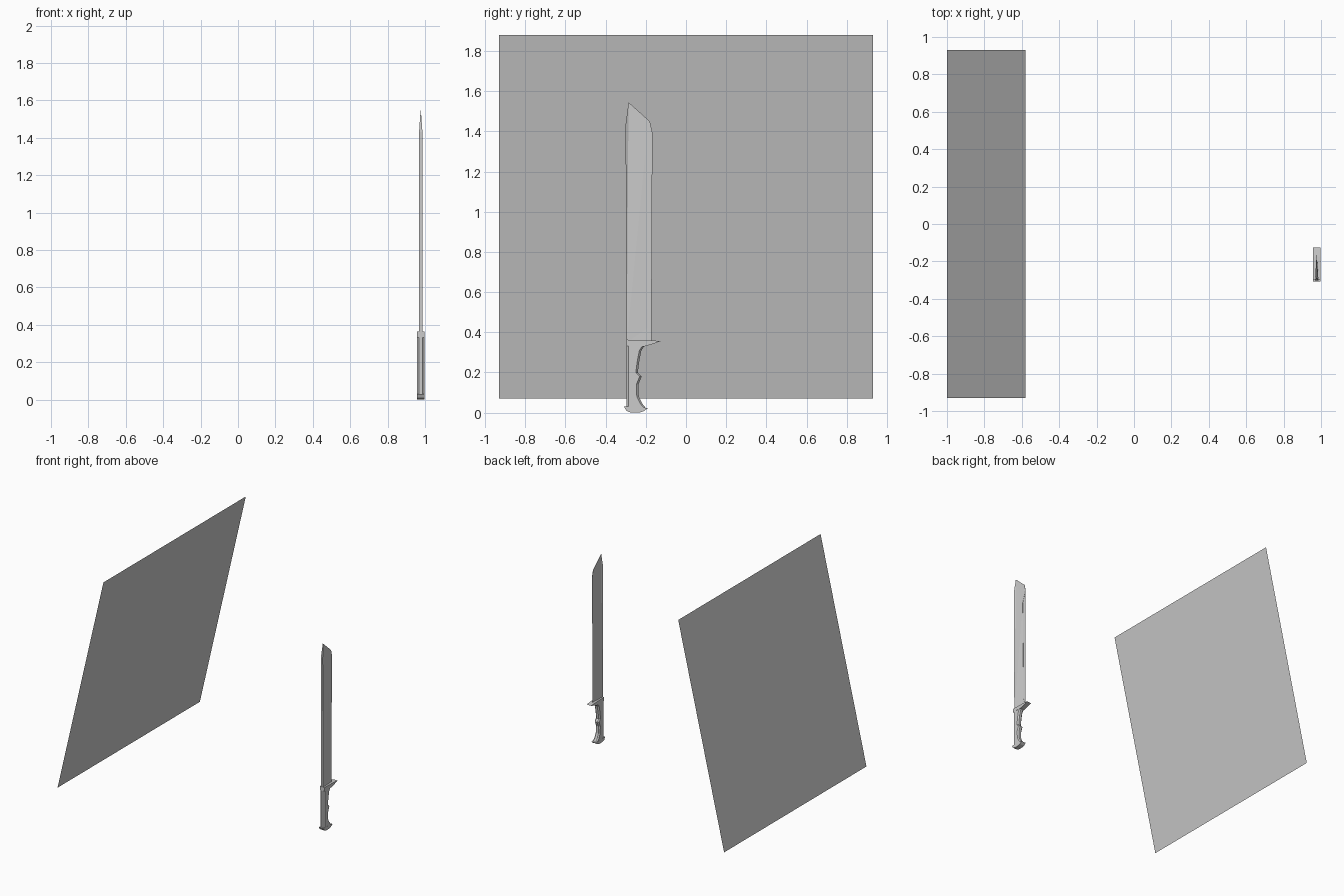
import bpy, bmesh

if "Cube" in bpy.data.objects:
    bpy.data.objects.remove(bpy.data.objects["Cube"])

CX = 0.977  # sword centre plane


def make_object(name, bm):
    bmesh.ops.recalc_face_normals(bm, faces=bm.faces[:])
    me = bpy.data.meshes.new(name)
    bm.to_mesh(me)
    bm.free()
    ob = bpy.data.objects.new(name, me)
    bpy.context.collection.objects.link(ob)
    return ob


def slab(name, profile):
    """Closed outline of (y, z, half thickness), mirrored across the centre plane."""
    bm = bmesh.new()
    sides = [[bm.verts.new((CX + s * h, y, z)) for y, z, h in profile] for s in (-1, 1)]
    n = len(profile)
    caps = [bm.faces.new(side) for side in sides]
    for i in range(n):
        j = (i + 1) % n
        bm.faces.new((sides[0][i], sides[0][j], sides[1][j], sides[1][i]))
    bmesh.ops.triangulate(bm, faces=caps)
    return make_object(name, bm)


def loft(name, sections, half, chamfer):
    """Stack of chamfered rectangles given as (z, back y, front y)."""
    bm = bmesh.new()
    rings = []
    for z, y0, y1 in sections:
        c, n = chamfer, half - chamfer
        pts = [(-n, y0), (n, y0), (half, y0 + c), (half, y1 - c),
               (n, y1), (-n, y1), (-half, y1 - c), (-half, y0 + c)]
        rings.append([bm.verts.new((CX + x, y, z)) for x, y in pts])
    for a, b in zip(rings, rings[1:]):
        for i in range(8):
            j = (i + 1) % 8
            bm.faces.new((a[i], a[j], b[j], b[i]))
    bm.faces.new(rings[0])
    bm.faces.new(rings[-1])
    return make_object(name, bm)


# Blade: thick spine tapering to a thin cutting edge
S, E = 0.009, 0.001
slab("blade", [(-0.295, 0.35, S), (-0.298, 0.90, S), (-0.301, 1.43, S), (-0.286, 1.545, E),
               (-0.180, 1.450, E), (-0.167, 1.393, E), (-0.202, 1.293, E),
               (-0.196, 0.85, E), (-0.192, 0.42, E), (-0.172, 0.35, E)])

# Guard with forward spike
W = 0.021
slab("guard", [(-0.296, 0.363, W), (-0.175, 0.360, W), (-0.125, 0.356, W),
               (-0.170, 0.340, W), (-0.205, 0.330, W), (-0.296, 0.332, W)])

# Grip with finger swells along the front
loft("grip", [(0.025, -0.296, -0.200), (0.045, -0.296, -0.218), (0.08, -0.296, -0.235),
              (0.14, -0.296, -0.237), (0.18, -0.296, -0.221), (0.20, -0.296, -0.240),
              (0.26, -0.296, -0.232), (0.31, -0.296, -0.222), (0.335, -0.296, -0.205)],
     0.020, 0.010)

# Flared pommel
slab("pommel", [(-0.308, 0.030, W), (-0.225, 0.028, W), (-0.190, 0.022, W),
                (-0.212, 0.006, W), (-0.235, 0.0, W), (-0.275, 0.0, W), (-0.297, 0.009, W)])

# Leaning square panel
bm = bmesh.new()
bm.faces.new([bm.verts.new(p) for p in ((-1, -0.93, 0.07), (-1, 0.93, 0.07),
                                        (-0.58, 0.93, 1.88), (-0.58, -0.93, 1.88))])
make_object("leaning_panel", bm)
